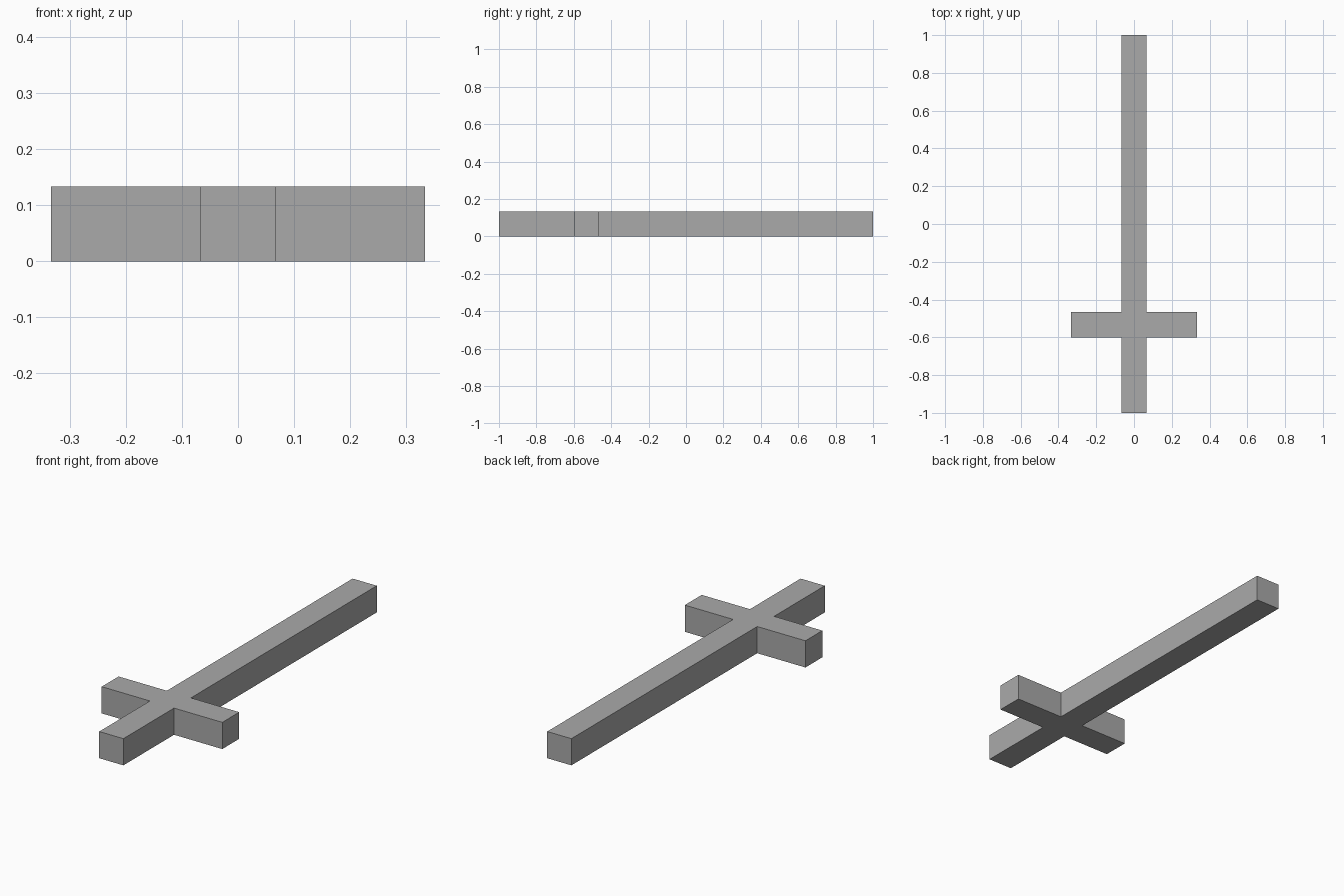
import bpy
import bmesh

cube = bpy.data.objects.get("Cube")
if cube:
    bpy.data.objects.remove(cube, do_unlink=True)

# Plain grey material
grey = bpy.data.materials.new("plain_grey")
grey.use_nodes = True
colour = (0.4, 0.4, 0.4, 1)
grey.diffuse_color = colour
grey.node_tree.nodes["Principled BSDF"].inputs["Base Color"].default_value = colour

UNIT = 2 / 15          # width and thickness of every bar
HALF = UNIT / 2
ARM = 2.5 * UNIT       # reach of the crossguard
GUARD_FRONT = -0.6
GUARD_BACK = GUARD_FRONT + UNIT

# Sword outline: right half from the pommel to the tip, then mirrored
half = [(HALF, -1), (HALF, GUARD_FRONT), (ARM, GUARD_FRONT),
        (ARM, GUARD_BACK), (HALF, GUARD_BACK), (HALF, 1)]
outline = half + [(-x, y) for x, y in reversed(half)]

# Extrude the outline into one solid
bm = bmesh.new()
base = bm.faces.new([bm.verts.new((x, y, 0)) for x, y in outline])
top = bmesh.ops.extrude_face_region(bm, geom=[base], use_keep_orig=True)["geom"]
bmesh.ops.translate(bm, vec=(0, 0, UNIT),
                    verts=[g for g in top if isinstance(g, bmesh.types.BMVert)])
bmesh.ops.recalc_face_normals(bm, faces=bm.faces)

mesh = bpy.data.meshes.new("sword")
bm.to_mesh(mesh)
bm.free()
mesh.materials.append(grey)
bpy.context.collection.objects.link(bpy.data.objects.new("sword", mesh))
